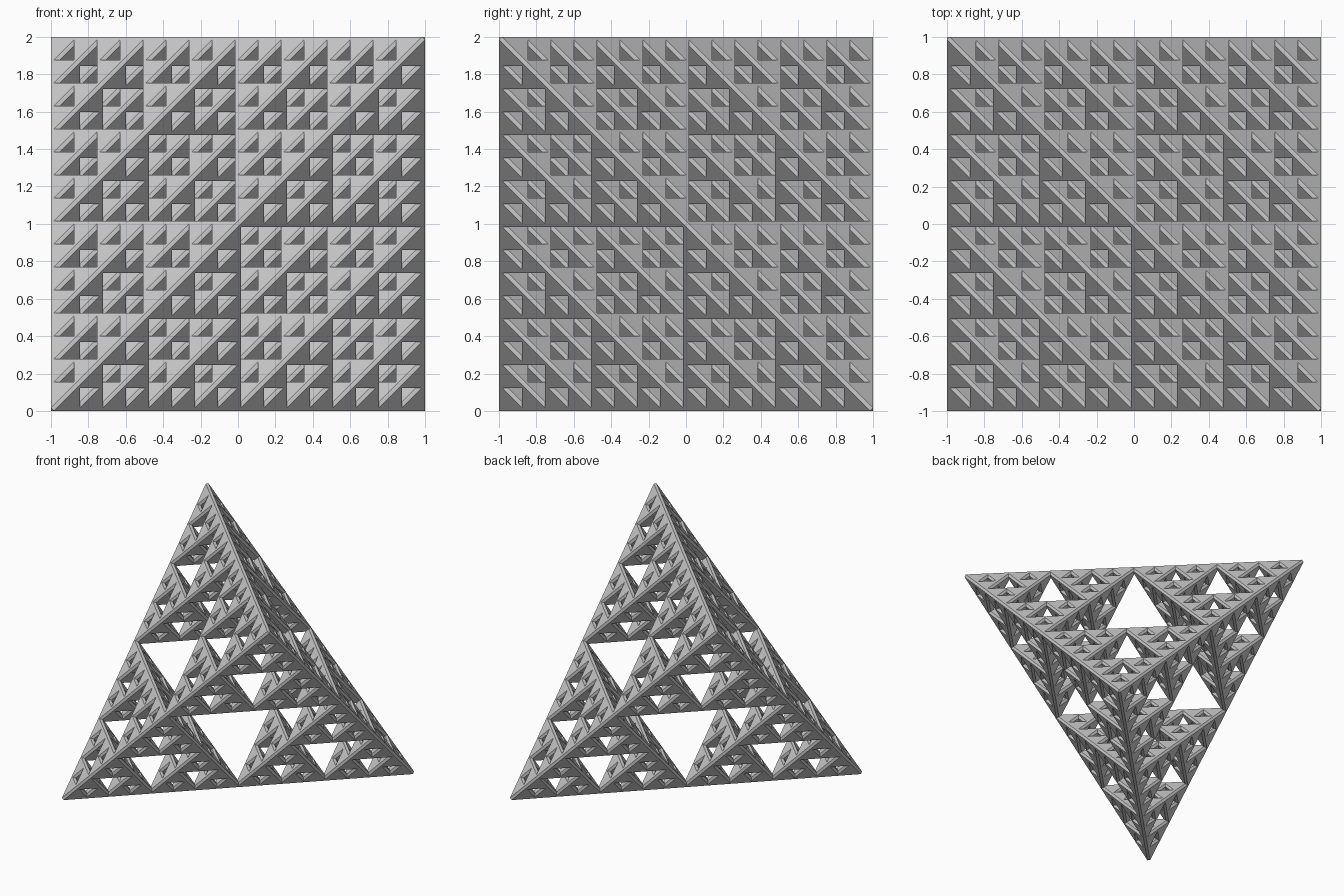
import bpy, bmesh
from mathutils import Vector

if "Cube" in bpy.data.objects:
    bpy.data.objects.remove(bpy.data.objects["Cube"])

LEVELS = 4
PAD = 0.016                        # thickening of every small tetrahedron
HALF = (1 - PAD) / 2 ** LEVELS     # half the box of the smallest tetrahedron

CORNERS = [Vector(v) for v in ((-1, -1, -1), (1, -1, 1), (1, 1, -1), (-1, 1, 1))]
# blunt little cuboctahedron that bevels edges and tips
TIP = [Vector((x, y, z)) * PAD
       for x in (-1, 0, 1) for y in (-1, 0, 1) for z in (-1, 0, 1)
       if abs(x) + abs(y) + abs(z) == 2]


def new_object(name, mesh):
    ob = bpy.data.objects.new(name, mesh)
    bpy.context.collection.objects.link(ob)
    return ob


def blunt_tetrahedron():
    bm = bmesh.new()
    for c in CORNERS:
        for t in TIP:
            bm.verts.new(c * HALF + t)
    res = bmesh.ops.convex_hull(bm, input=bm.verts)
    junk = {g for g in res["geom_interior"] + res["geom_unused"]
            if isinstance(g, bmesh.types.BMVert) and g.is_valid}
    bmesh.ops.delete(bm, geom=list(junk), context='VERTS')
    loose = [v for v in bm.verts if not v.link_faces]
    bmesh.ops.delete(bm, geom=loose, context='VERTS')
    bmesh.ops.recalc_face_normals(bm, faces=bm.faces)
    mesh = bpy.data.meshes.new("fractal_tetrahedron")
    bm.to_mesh(mesh)
    bm.free()
    return mesh


def four_copies(mesh, half):
    """Weld four shifted copies of a mesh into the next larger tetrahedron."""
    obs = []
    for c in CORNERS:
        m = mesh.copy()
        m.vertices.foreach_set("co", [k for v in mesh.vertices for k in (v.co + c * half)])
        m.update()
        obs.append(new_object("fractal_tetrahedron", m))
    for other in obs[1:]:
        mod = obs[0].modifiers.new("weld", 'BOOLEAN')
        mod.operation = 'UNION'
        mod.solver = 'MANIFOLD'
        mod.object = other
    deps = bpy.context.evaluated_depsgraph_get()
    result = bpy.data.meshes.new_from_object(obs[0].evaluated_get(deps))
    for ob in obs:
        bpy.data.objects.remove(ob)
    return result


# grow the fractal, doubling in size each level
mesh = blunt_tetrahedron()
for level in range(LEVELS):
    mesh = four_copies(mesh, HALF * 2 ** level)

tetra = new_object("fractal_tetrahedron", mesh)
mesh.name = "fractal_tetrahedron"
for v in mesh.vertices:
    v.co.z += 1
print(len(mesh.vertices), [tuple(round(k, 3) for k in c) for c in tetra.bound_box])
